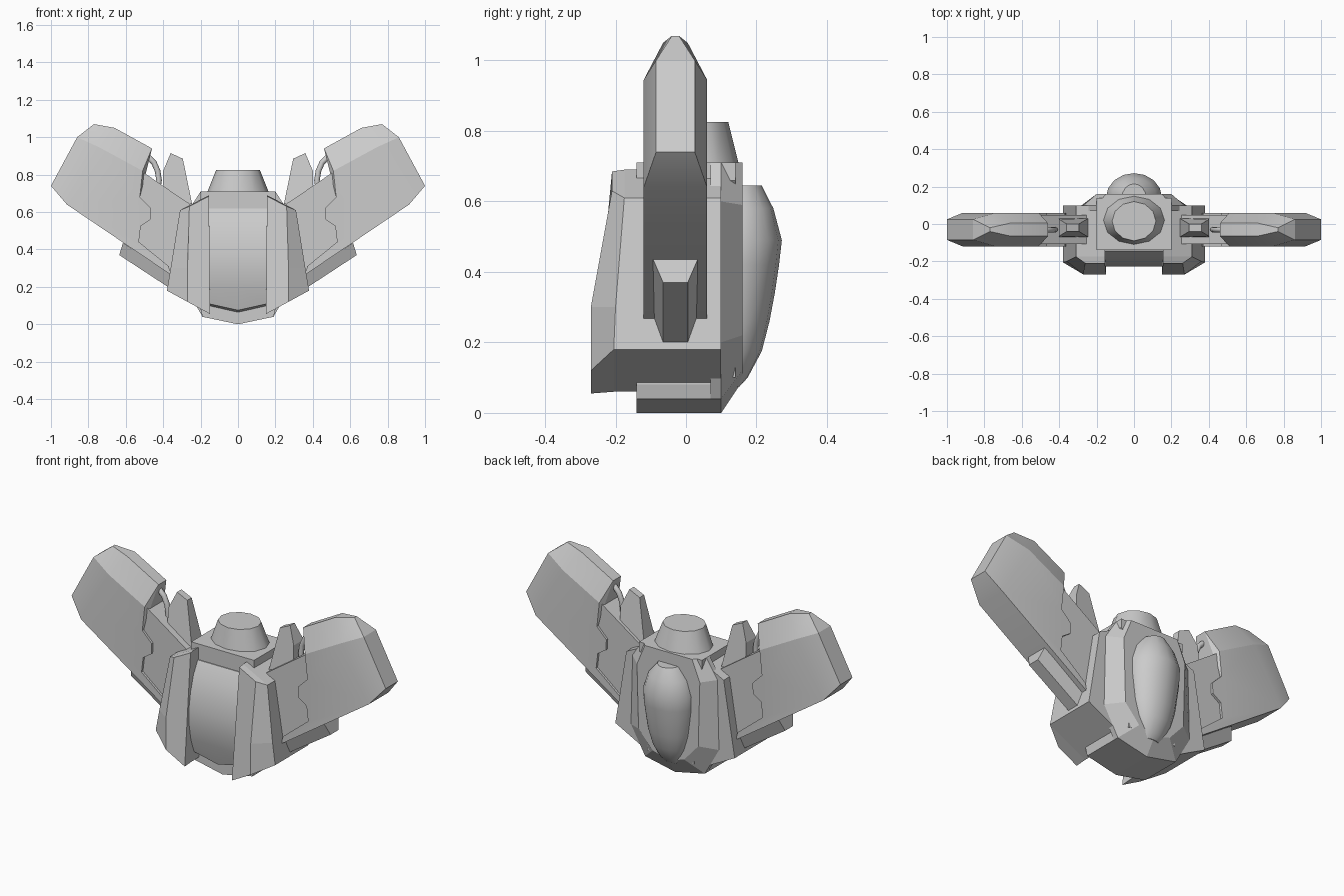
import bpy, bmesh, math

if "Cube" in bpy.data.objects:
    bpy.data.objects.remove(bpy.data.objects["Cube"])

def loft(name, rings, mirror=False, smooth=None):
    """Bridge equal-length closed rings of 3D points and cap both ends."""
    bm = bmesh.new()
    vs = [[bm.verts.new(p) for p in r] for r in rings]
    n = len(rings[0])
    for a, b in zip(vs, vs[1:]):
        for i in range(n):
            j = (i + 1) % n
            bm.faces.new((a[i], a[j], b[j], b[i]))
    bm.faces.new(vs[0])
    bm.faces.new(vs[-1])
    bmesh.ops.remove_doubles(bm, verts=bm.verts, dist=1e-5)
    bmesh.ops.recalc_face_normals(bm, faces=bm.faces)
    me = bpy.data.meshes.new(name)
    bm.to_mesh(me)
    bm.free()
    ob = bpy.data.objects.new(name, me)
    bpy.context.collection.objects.link(ob)
    if smooth:
        bpy.context.view_layer.objects.active = ob
        ob.select_set(True)
        bpy.ops.object.shade_smooth_by_angle(angle=math.radians(smooth))
        ob.select_set(False)
    if mirror:
        ob.modifiers.new("mirror", 'MIRROR')
    return ob

def slab(name, pts, yc, **kw):
    """Upright plate; each point is x, z, half thickness."""
    return loft(name, [[(x, yc + s * h, z) for x, z, h in pts] for s in (-1, 1)], **kw)

def both(half):
    """Complete a right-hand x,z outline (top to bottom) with its left half."""
    return half + [(-x, z) for x, z in reversed(half) if x > 0]

def ellipse(w, d, yc, z, n):
    return [(w * math.cos(2 * math.pi * i / n), yc + d * math.sin(2 * math.pi * i / n), z)
            for i in range(n)]

# Torso core and pointed pelvis
loft("torso_core", [[(-w, -.14, z), (w, -.14, z), (w, .14, z), (-w, .14, z)]
                    for w, z in ((.15, .1), (.16, .61), (.2, .66), (.2, .71))])
slab("pelvis", [(x, z, .12) for x, z in both([(.2, .1), (.2, .08), (.19, .04), (0, 0)])], -.02)

# Rounded belly panel
belly = [(-.1, .62), (-.145, .62), (-.185, .55), (-.213, .46), (-.228, .37), (-.228, .28),
         (-.213, .19), (-.185, .11), (-.1, .09)]
loft("belly_panel", [[(x, y, z - (.035 if x == 0 and z < .12 else 0)) for y, z in belly]
                     for x in (-.157, 0, .157)], smooth=30)

# Chamfered back plate
outer = both([(.2, .71), (.27, .6), (.28, .2), (.19, .04), (0, 0)])
inner = both([(.15, .71), (.2, .59), (.19, .22), (.1, .12), (0, .09)])
loft("back_plate", [[(x, y, z) for x, z in r]
                    for r, y in ((outer, .07), (outer, .10), (inner, .16))])

# Smooth hump on the back
hump = [(.075, .04, .012), (.1, .065, .035), (.175, .105, .075), (.26, .13, .097),
        (.34, .14, .112), (.42, .15, .124), (.49, .15, .132), (.58, .12, .108), (.645, .065, .075)]
loft("back_hump", [ellipse(w, d, .14, z, 16) for z, w, d in hump], smooth=45)

# Neck stump
loft("neck", [ellipse(.165, .13, .02, .705, 12), ellipse(.117, .105, .015, .825, 12)], smooth=35)

# Chest side plates with a bevelled front corner
loft("chest_side_plate", [
    [(.15, .10, .69), (.31, .10, .61), (.36, .10, .30), (.38, .10, .18), (.15, .10, .06)],
    [(.155, -.175, .69), (.31, -.175, .61), (.36, -.2, .30), (.38, -.205, .18), (.15, -.205, .06)],
    [(.155, -.21, .685), (.26, -.21, .63), (.27, -.27, .30), (.27, -.27, .12), (.15, -.27, .055)],
], mirror=True)

# Outer arm shell: face outline paired with a chamfered edge outline
YC = -.03
shell = [((.51, .82), (.46, .94, .035)), ((.74, .945), (.66, 1.05, .035)),
         ((.74, .945), (.77, 1.07, .01)), ((.74, .945), (.86, 1.0, .055)),
         ((.915, .64), (1.0, .74, .055))]
notch = [(.915, .64), (.36, .265), (.37, .31), (.53, .44), (.52, .525),
         (.468, .56), (.465, .62), (.525, .68)]
shell += [(p, (*p, .09)) for p in notch]
loft("arm_shell", [
    [(f[0], YC - .09, f[1]) for f, e in shell],
    [(e[0], YC - e[2], e[1]) for f, e in shell],
    [(e[0], YC + e[2], e[1]) for f, e in shell],
    [(f[0], YC + .09, f[1]) for f, e in shell],
], mirror=True, smooth=20)

# Inner arm slab showing through the notch
slab("inner_arm", [(.51, .815, .077), (.24, .63, .077), (.2, .4, .077), (.36, .275, .077),
                   (.62, .46, .077), (.62, .75, .077)], YC, mirror=True)

# Wedge block under the arm
loft("underarm_block", [
    [(xt, YC - .063, zt), (xt, YC + .063, zt), (xb, YC + .035, zb), (xb, YC - .035, zb)]
    for xt, zt, xb, zb in ((.32, .25, .36, .19), (.615, .435, .635, .37))], mirror=True)

# Shoulder fin
slab("shoulder_fin", [(.40, .70, .05), (.40, .82, .045), (.36, .915, .02),
                      (.295, .885, .02), (.245, .64, .05)], -.02, mirror=True)

# Cable arching between arm shell and slab
cu = bpy.data.curves.new("arm_cable", 'CURVE')
cu.dimensions = '3D'
cu.bevel_depth = .015
cu.bevel_resolution = 2
path = [(.53, .91), (.485, .9), (.45, .865), (.43, .82), (.422, .77), (.43, .72)]
sp = cu.splines.new('POLY')
sp.points.add(len(path) - 1)
for p, (x, z) in zip(sp.points, path):
    p.co = (x, YC, z, 1)
cable = bpy.data.objects.new("arm_cable", cu)
bpy.context.collection.objects.link(cable)
cable.modifiers.new("mirror", 'MIRROR')
